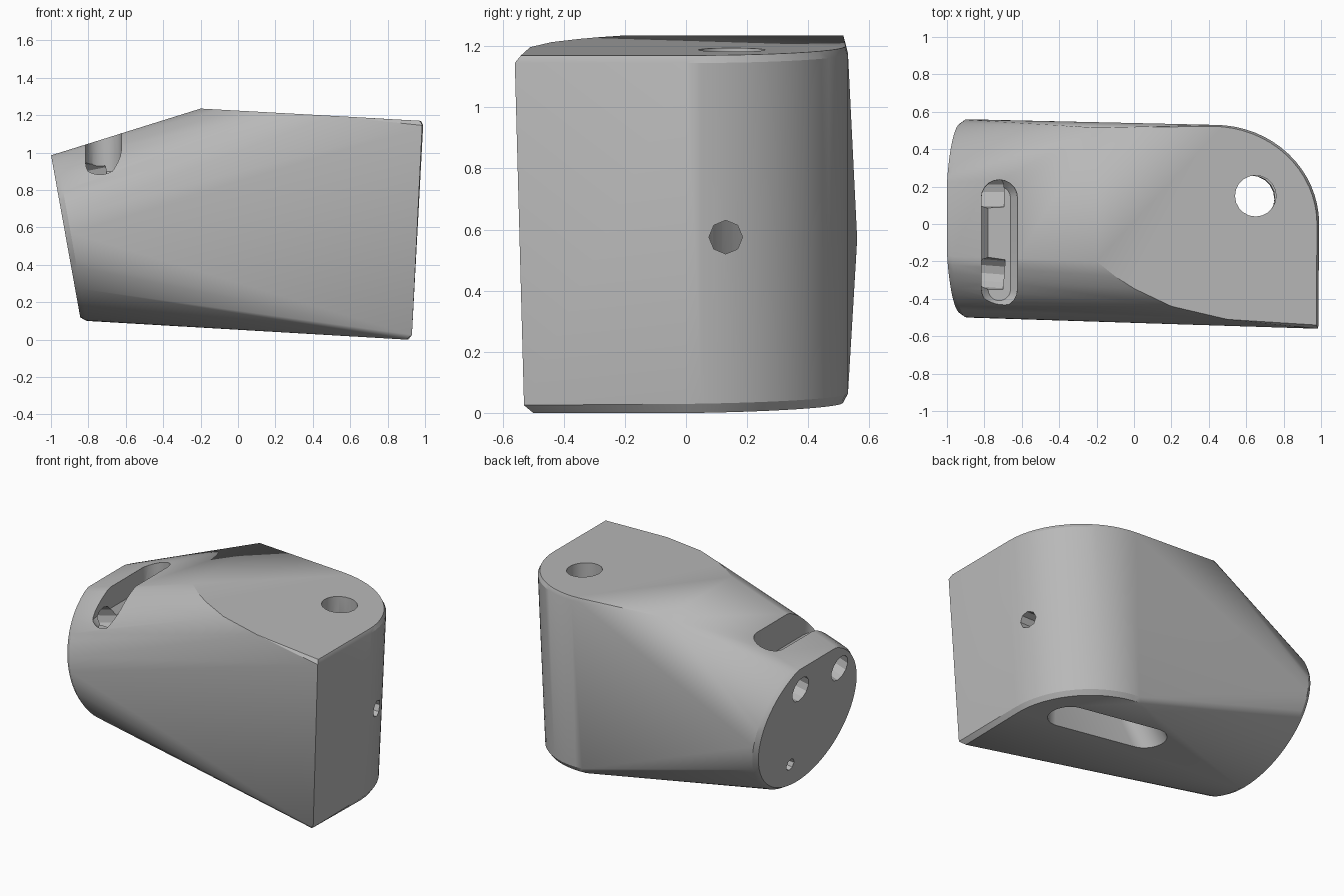
import bpy, bmesh
from math import sin, cos, pi
from mathutils import Vector

if "Cube" in bpy.data.objects:
    bpy.data.objects.remove(bpy.data.objects["Cube"], do_unlink=True)

grey = bpy.data.materials.new("plain_grey")
grey.use_nodes = True
grey.diffuse_color = (0.48, 0.48, 0.48, 1)
grey.node_tree.nodes["Principled BSDF"].inputs["Base Color"].default_value = (0.48, 0.48, 0.48, 1)


def hull(name, points):
    """Convex solid wrapped around a cloud of points."""
    bm = bmesh.new()
    for p in points:
        bm.verts.new(p)
    bmesh.ops.remove_doubles(bm, verts=bm.verts[:], dist=0.0005)
    bmesh.ops.convex_hull(bm, input=bm.verts[:])
    bmesh.ops.delete(bm, geom=[v for v in bm.verts if not v.link_faces], context="VERTS")
    bmesh.ops.recalc_face_normals(bm, faces=bm.faces[:])
    bmesh.ops.dissolve_limit(bm, angle_limit=0.005, verts=bm.verts[:], edges=bm.edges[:])
    mesh = bpy.data.meshes.new(name)
    bm.to_mesh(mesh)
    bm.free()
    obj = bpy.data.objects.new(name, mesh)
    bpy.context.collection.objects.link(obj)
    mesh.materials.append(grey)
    return obj


def ring(center, axis, radius, sides=20):
    """Circle of points around an axis."""
    rot = Vector(axis).to_track_quat("Z", "Y")
    return [Vector(center) + rot @ Vector((radius * cos(2 * pi * i / sides),
                                           radius * sin(2 * pi * i / sides), 0))
            for i in range(sides)]


def rod(name, start, end, radius, sides=20):
    axis = Vector(end) - Vector(start)
    return hull(name, ring(start, axis, radius, sides) + ring(end, axis, radius, sides))


def end_disc(scale, shift):
    """Leaning oval end, trimmed flat along its top."""
    points = []
    for i in range(64):
        a = 2 * pi * i / 64
        z = min(0.57 + 0.47 * scale * sin(a), 0.985 + 0.3 * shift)
        x = -0.84 - 0.18 * (z - 0.1) + shift
        points.append((x, 0.03 + 0.53 * scale * cos(a), z))
    return points


def top_z(x):
    return 1.235 - 0.055 * (x + 0.2)


def base_z(x, y):
    return 0.052 * (0.92 - x) + 0.012 * max(y, 0)


# Main body: oval end blended into a tall block with one rounded corner
points = end_disc(0.96, 0) + end_disc(1, 0.03)
for i in range(17):
    a = pi / 2 * i / 16
    x, y = 0.43 + 0.56 * cos(a), 0.53 * sin(a)
    points += [(x - 0.012, y * 0.985, top_z(x)), (x, y, top_z(x) - 0.025)]
    x, y = 0.40 + 0.53 * cos(a), 0.53 * sin(a)
    points += [(x - 0.02, y * 0.97, base_z(x, y)), (x, y, base_z(x, y) + 0.03)]
points += [(0.975, -0.54, top_z(0.99)), (0.985, -0.56, 1.145),
           (0.90, -0.50, 0), (0.93, -0.53, 0.025)]
# Curved front ridge and back corner of the top face
for x, y in ((-0.2, -0.2), (-0.1, -0.28), (0, -0.345), (0.2, -0.44), (0.5, -0.51), (-0.2, 0.515)):
    points.append((x, y, top_z(x)))
body = hull("body", points)

# Cutters
cutters = [
    rod("top_hole", (0.65, 0.15, 0.5), (0.65, 0.15, 1.4), 0.11),
    hull("base_slot", ring((0.65, 0.15, 1.0), (0, 0, 1), 0.105)
         + ring((0.62, 0.13, -0.1), (0, 0, 1), 0.13)
         + ring((-0.03, 0.2, -0.1), (0, 0, 1), 0.13)),
    rod("side_hole", (0.6, 0.13, 0.575), (1.1, 0.13, 0.575), 0.055, 8),
    rod("end_hole_back", (-1.1, 0.17, 0.80), (-0.70, 0.17, 0.88), 0.085, 12),
    rod("end_hole_front", (-1.1, -0.24, 0.77), (-0.70, -0.27, 0.88), 0.085, 12),
    rod("end_hole_small", (-1.0, 0.14, 0.27), (-0.7, 0.14, 0.30), 0.04, 8),
]
# Strap slot across the sloping top, with rounded ends and a bevelled floor
slot_points = []
for z, r in ((0.86, 0.06), (0.90, 0.095), (1.4, 0.10)):
    for y in (-0.35, 0.14):
        slot_points += ring((-0.72, y, z), (0, 0, 1), r)
cutters.append(hull("strap_slot", slot_points))

bpy.context.view_layer.objects.active = body
for cutter in cutters:
    cutter.hide_render = True
    mod = body.modifiers.new(cutter.name, "BOOLEAN")
    mod.operation = "DIFFERENCE"
    mod.solver = "EXACT"
    mod.object = cutter
    bpy.ops.object.modifier_apply(modifier=mod.name)
    bpy.data.objects.remove(cutter, do_unlink=True)

bpy.ops.object.select_all(action="DESELECT")
body.select_set(True)
bpy.ops.object.shade_smooth_by_angle(angle=0.45)
